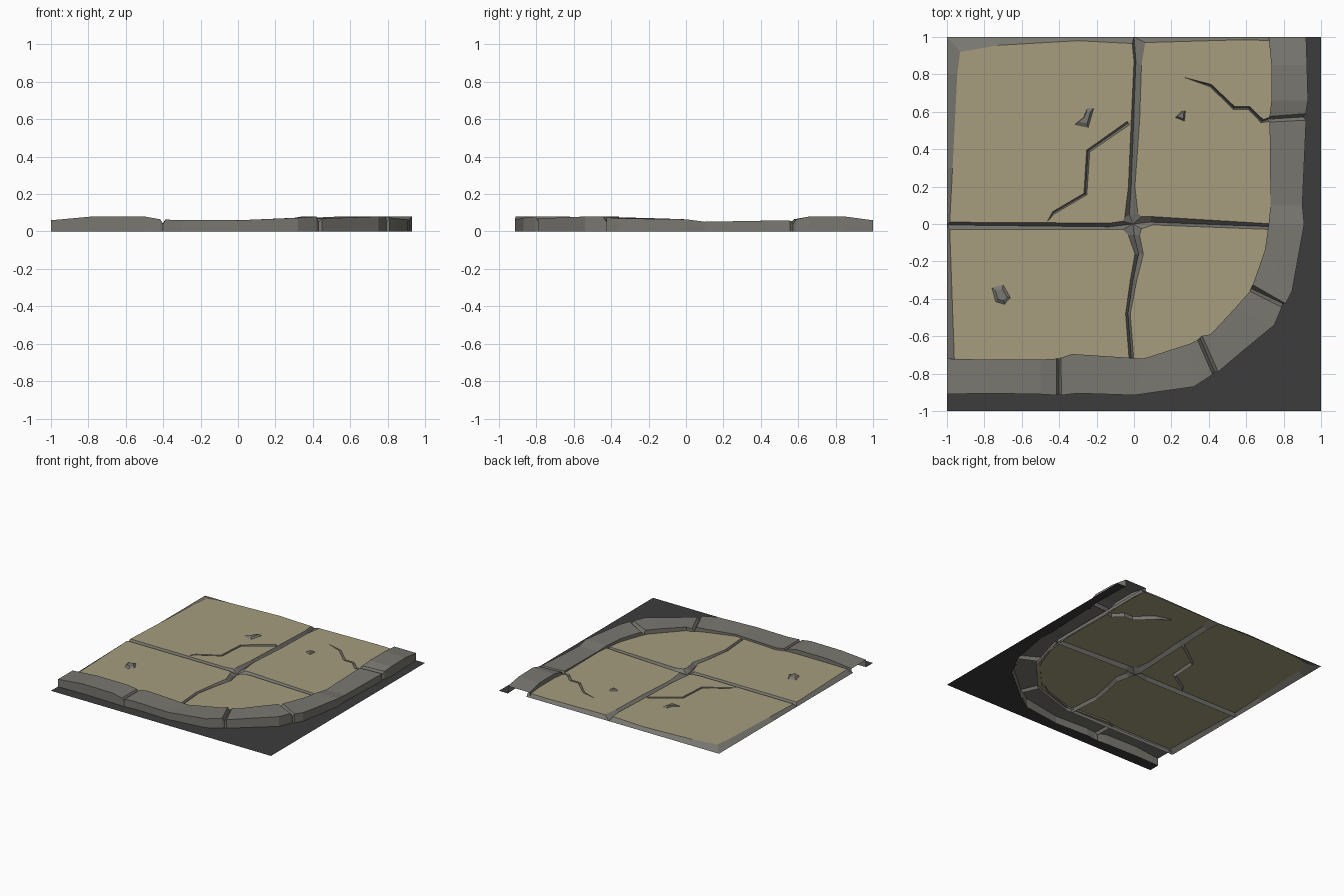
import bpy
from mathutils import Vector
from mathutils.geometry import tessellate_polygon

if "Cube" in bpy.data.objects:
    bpy.data.objects.remove(bpy.data.objects["Cube"])

TOP, LOW = 0.045, 0.018


def material(name, rgb):
    m = bpy.data.materials.new(name)
    m.diffuse_color = (*rgb, 1)
    m.use_nodes = True
    m.node_tree.nodes["Principled BSDF"].inputs["Base Color"].default_value = m.diffuse_color
    return m


TAN = material("tan stone", (0.385, 0.335, 0.21))
GREY = material("grey stone", (0.19, 0.185, 0.165))
DARK = material("dark ground", (0.045, 0.045, 0.045))


class Part:
    """Collects faces, then makes one flat shaded object."""

    def __init__(self, name, *mats):
        self.name, self.mats = name, mats
        self.verts, self.faces, self.slots = [], [], []

    def face(self, pts, slot=0, up=True):
        pts = [Vector(p) for p in pts]
        n = sum(((a.x * b.y - b.x * a.y) for a, b in zip(pts, pts[1:] + pts[:1])))
        if up and n < 0:
            pts.reverse()
        k = len(self.verts)
        self.verts += pts
        self.faces.append(range(k, k + len(pts)))
        self.slots.append(slot)

    def fill(self, loops, z, slot=0):
        loops = [[Vector((x, y, z)) for x, y in lp] for lp in loops]
        flat = sum(loops, [])
        for tri in tessellate_polygon(loops):
            self.face([flat[i] for i in tri], slot)

    def finish(self):
        me = bpy.data.meshes.new(self.name)
        me.from_pydata(self.verts, [], [list(f) for f in self.faces])
        for m in self.mats:
            me.materials.append(m)
        me.polygons.foreach_set("material_index", self.slots)
        me.update()
        ob = bpy.data.objects.new(self.name, me)
        bpy.context.collection.objects.link(ob)


def crack_sides(path, w):
    """Left and right edges of a crack, narrowing towards its tip."""
    pts = [Vector(p) for p in path]
    left, right = [], []
    for i, p in enumerate(pts[:-1]):
        d = (pts[i + 1] - pts[max(i - 1, 0)]).normalized()
        n = Vector((-d.y, d.x)) * w * (1 - 0.5 * i / len(pts))
        left.append(p + n)
        right.append(p - n)
    return left + [pts[-1]], right + [pts[-1]]


def tile(name, rows, crack=None):
    """rows: top edge x, y and groove bottom x, y around the tile."""
    part = Part(name, TAN, GREY)
    loops = [[r[:2] for r in rows]]
    if crack:
        L, R = crack_sides(crack, 0.011)
        loops.append([tuple(p) for p in L + R[-2::-1]])
        for i in range(len(crack) - 1):
            a, b = crack[i], crack[i + 1]
            zb = TOP if i == len(crack) - 2 else LOW
            for s in (L, R):
                part.face([(*s[i], TOP), (*a, LOW), (*b, zb), (*s[i + 1], TOP)], 1)
        part.face([(*L[0], TOP), (*crack[0], LOW), (*R[0], TOP)], 1)
    part.fill(loops, TOP)
    for a, b in zip(rows, rows[1:] + rows[:1]):
        part.face([(*a[:2], TOP), (*a[2:], LOW), (*b[2:], LOW), (*b[:2], TOP)], 1)
    part.finish()


# Four paving tiles with bevelled grooves between them
tile("tile_back_left", [
    (-.93, .92, -1, 1), (-.73, .955, -.73, 1), (-.3, .98, -.3, 1), (-.01, .965, 0, 1),
    (0, .87, .01, .87), (-.015, .55, -.002, .55), (-.03, .2, -.015, .2),
    (-.05, .035, -.025, .05), (-.06, .015, -.005, 0), (-.13, .005, -.13, -.015),
    (-.985, .01, -1, -.005), (-.97, .3, -1, .3), (-.945, .8, -1, .8)],
    [(-.03, .54), (-.245, .39), (-.26, .16), (-.43, .06), (-.465, .012)])
tile("tile_back_right", [
    (.06, .97, 0, 1), (.04, .85, .01, .87), (.03, .55, -.002, .55), (.005, .2, -.015, .2),
    (.02, .06, -.025, .05), (.04, .04, -.005, 0), (.09, .04, .09, .01),
    (.75, 0, .75, -.015), (.75, .98, .75, 1), (.58, .985, .58, 1)],
    [(.73, .56), (.685, .55), (.615, .62), (.535, .62), (.41, .74), (.265, .785)])
tile("tile_front_right", [
    (.04, -.025, -.005, 0), (.1, -.005, .09, .01), (.75, -.03, .75, -.015),
    (.72, -.14, .72, -.14), (.65, -.37, .65, -.37), (.43, -.62, .43, -.62),
    (.35, -.65, .35, -.65), (.04, -.745, .04, -.745), (0, -.74, -.012, -.74),
    (-.02, -.48, -.032, -.48), (.015, -.3, -.005, -.3), (.05, -.16, .025, -.16),
    (.03, -.06, 0, -.06)])
tile("tile_front_left", [
    (-.06, -.03, -.005, 0), (-.03, -.06, 0, -.06), (.005, -.16, .025, -.16),
    (-.02, -.3, -.005, -.3), (-.045, -.48, -.032, -.48), (-.025, -.74, -.012, -.74),
    (-.96, -.74, -1, -.74), (-.985, -.03, -1, -.005), (-.13, -.03, -.13, -.015)])

# Kerb stations: inner x, y, outer x, y, top height (low ones are the joints)
kerb = [
    (-1, -.72, -1, -.91, .06), (-.78, -.725, -.78, -.905, .08), (-.5, -.725, -.5, -.91, .08),
    (-.415, -.72, -.415, -.915, .065), (-.402, -.72, -.4, -.91, .04),
    (-.39, -.715, -.388, -.915, .063), (-.33, -.695, -.3, -.905, .062),
    (.05, -.72, 0, -.915, .06), (.3, -.64, .32, -.87, .073), (.34, -.62, .42, -.805, .08),
    (.352, -.608, .43, -.79, .05), (.365, -.598, .45, -.79, .07),
    (.41, -.59, .58, -.68, .074), (.54, -.45, .75, -.54, .08), (.62, -.36, .79, -.445, .08),
    (.625, -.345, .795, -.425, .05), (.635, -.325, .81, -.425, .075),
    (.70, -.14, .845, -.36, .07), (.72, 0, .91, 0, .065), (.73, .1, .9, .1, .052),
    (.725, .545, .92, .555, .06), (.71, .56, .905, .572, .04),
    (.725, .575, .918, .59, .065), (.735, .66, .93, .66, .08),
    (.735, .85, .925, .85, .08), (.72, 1, .92, 1, .06)]
part = Part("kerb", GREY)
for a, b in zip(kerb, kerb[1:]):
    ai, ao, bi, bo = a[:2], a[2:4], b[:2], b[2:4]
    part.face([(*ao, a[4]), (*bo, b[4]), (*bi, b[4]), (*ai, a[4])])
    part.face([(*ao, 0), (*bo, 0), (*bo, b[4]), (*ao, a[4])], up=False)
    part.face([(*bi, .03), (*ai, .03), (*ai, a[4]), (*bi, b[4])], up=False)
part.finish()

# Dark ground outside the kerb
part = Part("ground_corner", DARK)
part.fill([[k[2:4] for k in kerb] + [(1, 1), (1, -1), (-1, -1)]], 0)
part.finish()


# Small stone chips lying on the tiles
def chip(name, outline):
    part = Part(name, GREY)
    c = sum((Vector(p) for p in outline), Vector((0, 0))) / len(outline)
    inner = [c + (Vector(p) - c) * 0.6 for p in outline]
    n = len(outline)
    for i in range(n):
        j = (i + 1) % n
        part.face([(*outline[i], TOP), (*outline[j], TOP),
                   (*inner[j], TOP + .012), (*inner[i], TOP + .012)])
    part.face([(*p, TOP + .012) for p in inner])
    part.finish()


chip("chip_back_left", [(-.32, .53), (-.245, .515), (-.215, .62), (-.25, .62), (-.27, .57)])
chip("chip_back_right", [(.22, .57), (.27, .55), (.275, .605), (.25, .6)])
chip("chip_front_left", [(-.76, -.34), (-.7, -.325), (-.66, -.395), (-.69, -.43), (-.74, -.415)])
